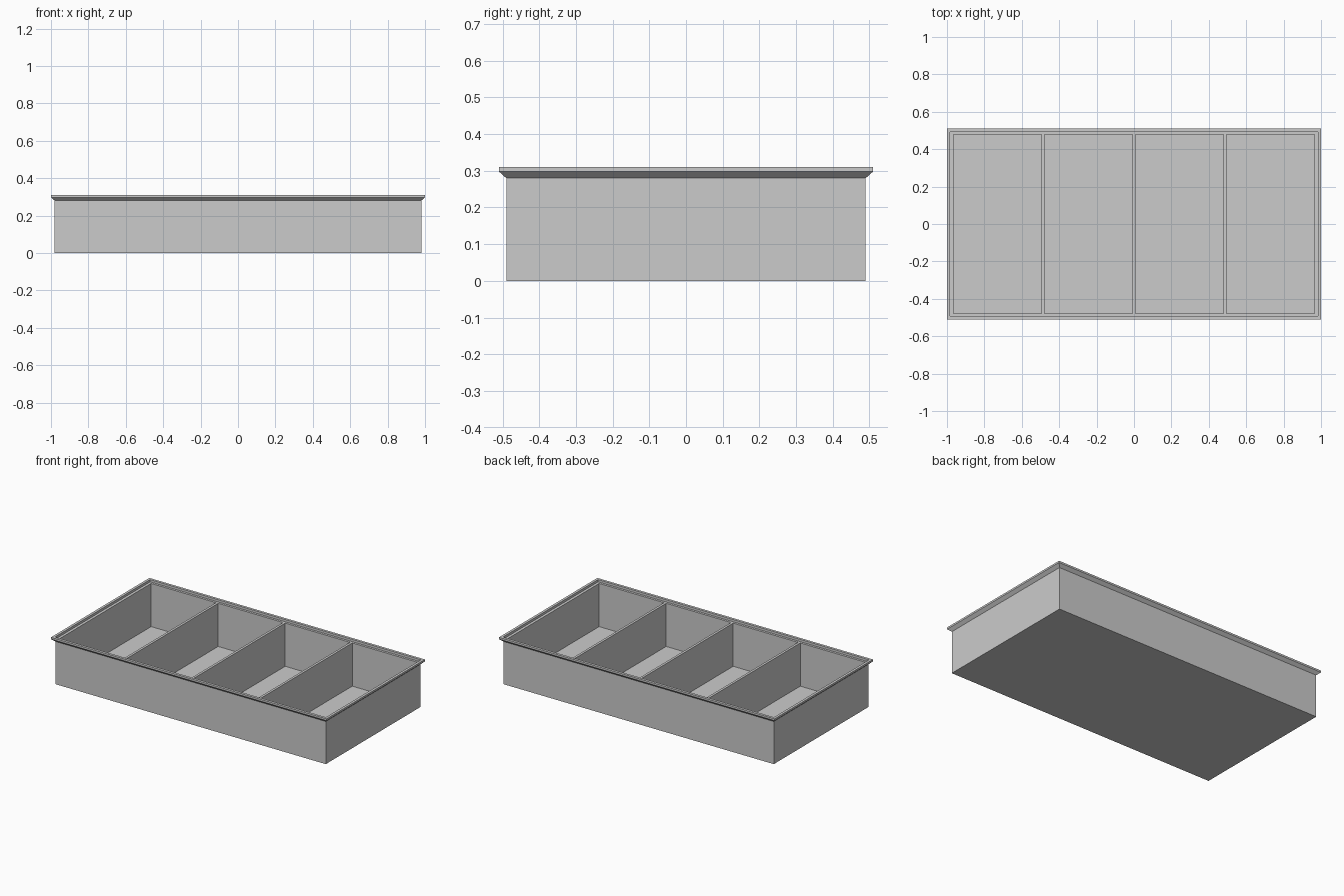
import bpy
import bmesh

if "Cube" in bpy.data.objects:
    bpy.data.objects.remove(bpy.data.objects["Cube"], do_unlink=True)

grey = bpy.data.materials.new("plain grey")
grey.use_nodes = True
colour = (0.6, 0.6, 0.6, 1)
grey.diffuse_color = colour
grey.node_tree.nodes["Principled BSDF"].inputs["Base Color"].default_value = colour

LEDGE = 0.295     # height of the ledge and divider tops
FLOOR = 0.012     # inside floor height
INNER_X, INNER_Y = 0.965, 0.478
GAP = 0.016       # divider thickness


def finish(name, bm):
    bmesh.ops.recalc_face_normals(bm, faces=bm.faces)
    mesh = bpy.data.meshes.new(name)
    bm.to_mesh(mesh)
    bm.free()
    mesh.materials.append(grey)
    obj = bpy.data.objects.new(name, mesh)
    bpy.context.collection.objects.link(obj)
    return obj


def loft(name, rings):
    """Stack rectangular rings (half x, half y, z) and cap both ends."""
    bm = bmesh.new()
    loops = [[bm.verts.new((sx * x, sy * y, z))
              for sx, sy in ((-1, -1), (1, -1), (1, 1), (-1, 1))]
             for x, y, z in rings]
    for low, high in zip(loops, loops[1:]):
        for i in range(4):
            j = (i + 1) % 4
            bm.faces.new((low[i], low[j], high[j], high[i]))
    bm.faces.new(loops[0])
    bm.faces.new(loops[-1])
    return finish(name, bm)


# Tray: outer wall, flared rim, raised lip, ledge, inner wall and floor
loft("tray", [
    (0.98, 0.49, 0),
    (0.98, 0.49, 0.28),
    (1.0, 0.51, 0.298),
    (1.0, 0.51, 0.31),
    (0.983, 0.493, 0.31),
    (0.983, 0.493, LEDGE),
    (INNER_X, INNER_Y, LEDGE),
    (INNER_X, INNER_Y, FLOOR),
])

# Three dividers making four equal compartments
cell = (2 * INNER_X - 3 * GAP) / 4
for i in (-1, 0, 1):
    divider = loft("divider", [(GAP / 2, INNER_Y, FLOOR),
                               (GAP / 2, INNER_Y, LEDGE)])
    divider.location.x = i * (cell + GAP)
